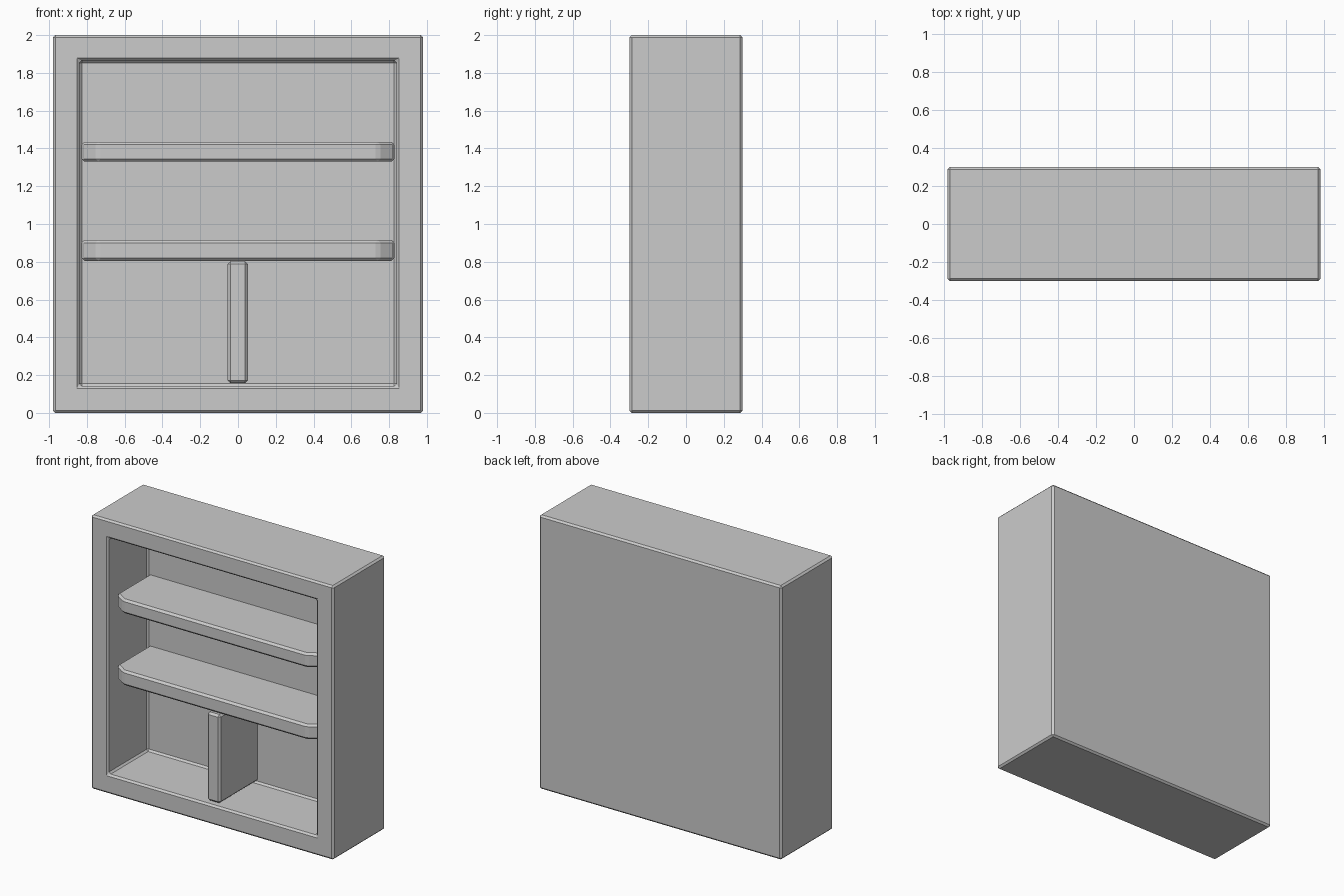
import bpy
import bmesh

if "Cube" in bpy.data.objects:
    bpy.data.objects.remove(bpy.data.objects["Cube"])


def finish(bm, name, bevel):
    """Turn a bmesh into a named object with chamfered edges."""
    bmesh.ops.recalc_face_normals(bm, faces=bm.faces)
    mesh = bpy.data.meshes.new(name)
    bm.to_mesh(mesh)
    bm.free()
    obj = bpy.data.objects.new(name, mesh)
    bpy.context.collection.objects.link(obj)
    mod = obj.modifiers.new("bevel", 'BEVEL')
    mod.width = bevel
    mod.segments = 1
    mod.limit_method = 'ANGLE'
    return obj


def box(x0, x1, y0, y1, z0, z1):
    bm = bmesh.new()
    bmesh.ops.create_cube(bm, size=1)
    for v in bm.verts:
        v.co.x = x1 if v.co.x > 0 else x0
        v.co.y = y1 if v.co.y > 0 else y0
        v.co.z = z1 if v.co.z > 0 else z0
    return bm


# Cabinet case: solid block with a recess sunk into the front face
bm = box(-0.98, 0.98, -0.3, 0.3, 0, 2)
front = min(bm.faces, key=lambda f: f.calc_center_median().y)
bmesh.ops.inset_region(bm, faces=[front], thickness=0.14, use_even_offset=True)
for v in front.verts:
    v.co.x = 0.84 if v.co.x > 0 else -0.84
    v.co.z = 1.865 if v.co.z > 1 else 0.143
sunk = bmesh.ops.extrude_discrete_faces(bm, faces=[front])["faces"][0]
for v in sunk.verts:
    v.co.y = 0.157
finish(bm, "cabinet_case", 0.013)

# Shelves: slabs with the two front corners cut off
for name, z0, z1 in (("lower_shelf", 0.805, 0.915), ("upper_shelf", 1.33, 1.435)):
    bm = box(-0.828, 0.828, -0.268, 0.165, z0, z1)
    corners = [e for e in bm.edges
               if all(v.co.y < 0 for v in e.verts)
               and abs(e.verts[0].co.z - e.verts[1].co.z) > 0.01]
    bmesh.ops.bevel(bm, geom=corners, offset=0.085, segments=1,
                    affect='EDGES', profile=0.5)
    for v in bm.verts:
        if abs(v.co.x) > 0.82 and v.co.y < 0:
            v.co.y = -0.21
    finish(bm, name, 0.015)

# Upright divider under the lower shelf
finish(box(-0.055, 0.052, -0.285, 0.165, 0.157, 0.803), "divider", 0.015)
